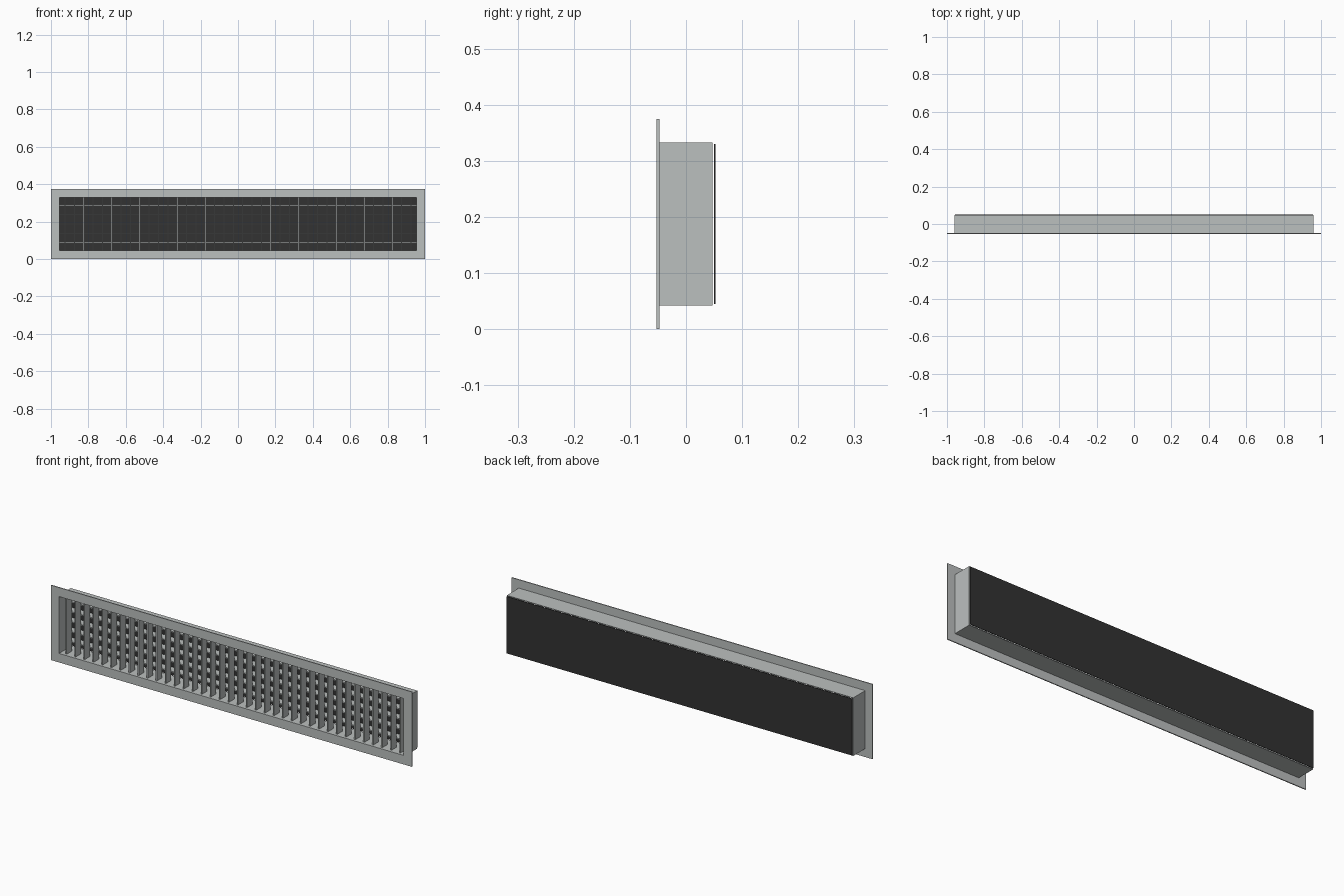
import bpy
import bmesh

if "Cube" in bpy.data.objects:
    bpy.data.objects.remove(bpy.data.objects["Cube"])


def material(name, rgb):
    m = bpy.data.materials.new(name)
    m.diffuse_color = (*rgb, 1)
    m.use_nodes = True
    m.node_tree.nodes["Principled BSDF"].inputs["Base Color"].default_value = m.diffuse_color
    return m


METAL = material("light grey metal", (0.50, 0.525, 0.52))
DARK = material("dark backing", (0.032, 0.032, 0.032))
CZ = 0.1875  # height of the centre line


def finish(name, bm, mat):
    bmesh.ops.recalc_face_normals(bm, faces=bm.faces)
    mesh = bpy.data.meshes.new(name)
    bm.to_mesh(mesh)
    bm.free()
    mesh.materials.append(mat)
    ob = bpy.data.objects.new(name, mesh)
    bpy.context.collection.objects.link(ob)
    return ob


def box(name, x, y, z, mat):
    """Box from (min, max) pairs on each axis."""
    bm = bmesh.new()
    bmesh.ops.create_cube(bm, size=1)
    for v in bm.verts:
        v.co = [r[0] if c < 0 else r[1] for c, r in zip(v.co, (x, y, z))]
    return finish(name, bm, mat)


def frame(name, outer, inner, y, mat):
    """Rectangular tube along y; outer and inner are half sizes (x, z)."""
    bm = bmesh.new()
    corners = ((-1, -1), (1, -1), (1, 1), (-1, 1))
    loops = [[bm.verts.new((sx * hx, yy, CZ + sz * hz)) for sx, sz in corners]
             for (hx, hz), yy in ((outer, y[0]), (outer, y[1]),
                                  (inner, y[1]), (inner, y[0]))]
    for i in range(4):
        a, b = loops[i], loops[(i + 1) % 4]
        for k in range(4):
            n = (k + 1) % 4
            bm.faces.new((a[k], a[n], b[n], b[k]))
    return finish(name, bm, mat)


# Front flange and the duct collar behind it
frame("front_flange", (1.0, 0.1875), (0.955, 0.1425), (-0.0525, -0.0475), METAL)
frame("duct_collar", (0.96, 0.1455), (0.955, 0.1425), (-0.0475, 0.0475), METAL)

# Upright vanes in front
for i in range(38):
    x = -0.925 + 0.05 * i
    box(f"upright_vane_{i + 1}", (x - 0.003, x + 0.003), (-0.04, 0.002),
        (CZ - 0.1425, CZ + 0.1425), METAL)

# Level vanes behind them
for i in range(5):
    z = CZ + 0.05 * (i - 2)
    box(f"level_vane_{i + 1}", (-0.955, 0.955), (0.004, 0.044),
        (z - 0.003, z + 0.003), METAL)

# Dark sheet closing the back
box("back_sheet", (-0.957, 0.957), (0.05, 0.0525), (CZ - 0.1425, CZ + 0.1425), DARK)
